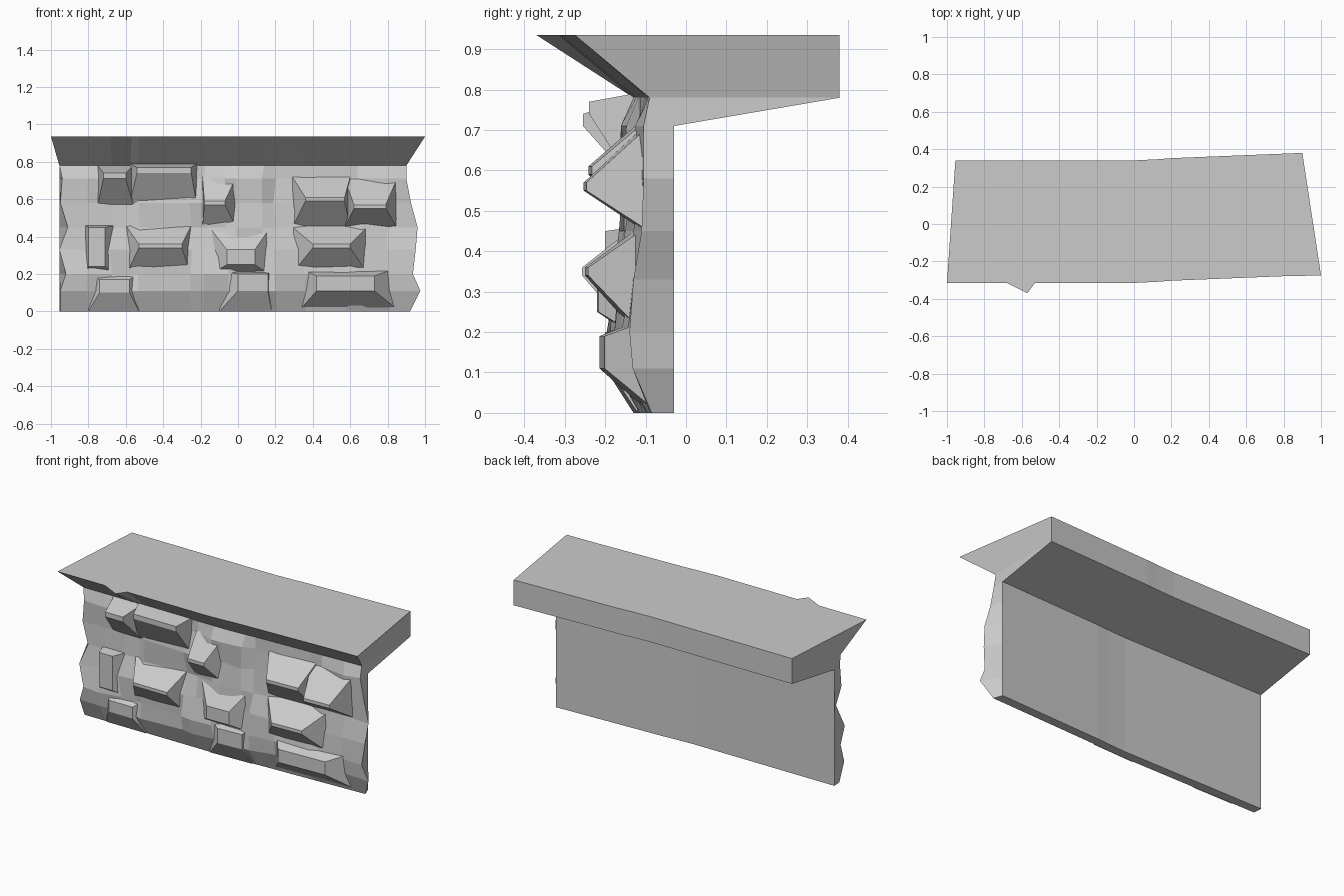
import bpy, bmesh, random

if "Cube" in bpy.data.objects:
    bpy.data.objects.remove(bpy.data.objects["Cube"])
random.seed(4)


def bend(x):
    """Backward drift of the right half of the cliff."""
    if x < 0.05:
        return 0.0
    if x < 0.2:
        return 0.08 * (x - 0.05)
    return 0.012 + 0.04 * (x - 0.2)


def make(name, verts, faces):
    mesh = bpy.data.meshes.new(name)
    mesh.from_pydata(verts, [], faces)
    bm = bmesh.new()
    bm.from_mesh(mesh)
    bmesh.ops.recalc_face_normals(bm, faces=bm.faces)
    bm.to_mesh(mesh)
    bm.free()
    obj = bpy.data.objects.new(name, mesh)
    bpy.context.collection.objects.link(obj)
    return obj


# Cliff wall with overhanging ledge: one profile lofted along x
rows = [0, 0.11, 0.2, 0.33, 0.45, 0.58, 0.71, 0.78]
depth = [-0.125, -0.172, -0.18, -0.17, -0.15, -0.145, -0.145, -0.13]
left_x = [-0.95, -0.95, -0.92, -0.955, -0.91, -0.95, -0.94, -0.955, -1.0]
right_x = [0.92, 0.975, 0.935, 0.95, 0.96, 0.925, 0.90, 0.90, 1.0]
stations = [-0.95, -0.8, -0.68, -0.57, -0.53, -0.25, -0.18, -0.06, 0.0, 0.13,
            0.2, 0.35, 0.57, 0.65, 0.8, 0.9]
last = len(stations) - 1
verts, faces = [], []
for k, x in enumerate(stations):
    s = bend(x)
    ends = left_x if k == 0 else right_x if k == last else None
    inner = 0 < k < last
    for i, (z, y) in enumerate(zip(rows, depth)):
        dx = random.uniform(-0.012, 0.012) if inner else 0
        dy = random.uniform(-0.018, 0.018) if inner and 0 < i < 7 else 0
        verts.append((ends[i] if ends else x + dx, y + s + dy, z))
    lip_y = -0.37 if x == -0.57 else -0.315
    verts.append((ends[8] if ends else x, lip_y + s, 0.935))
    bx = -0.955 if k == 0 else x
    verts += [(bx, 0.34 + s, 0.935), (bx, 0.34 + s, 0.78)]
    verts += [(bx, -0.07 + s, z) for z in reversed(rows[:7])]
n = 18
for k in range(last):
    for i in range(n):
        j = (i + 1) % n
        faces.append((k * n + i, k * n + j, (k + 1) * n + j, (k + 1) * n + i))
for o in (0, last * n):
    for i in range(6):
        faces.append((o + i, o + i + 1, o + 16 - i, o + 17 - i))
    faces.append((o + 6, o + 7, o + 10, o + 11))
    faces.append((o + 7, o + 8, o + 9, o + 10))
make("cliff_wall_and_ledge", verts, faces)


def boulder(name, x0, x1, z0, z1, px0, px1, pz0, pz1, y):
    """Angular rock: rectangle on the wall tapering to a smaller front face."""
    def ring(a, b, c, d, yy):
        return [(px, yy + bend(px), pz) for px, pz in ((a, c), (b, c), (b, d), (a, d))]
    v = ring(x0, x1, z0, z1, -0.13) + ring(px0, px1, pz0, pz1, y)
    f = [(0, 1, 2, 3), (4, 5, 6, 7)]
    f += [(i, (i + 1) % 4, (i + 1) % 4 + 4, i + 4) for i in range(4)]
    make(name, v, f)


# Rocks jutting from the wall, upper band
boulder("upper_left_rock", -0.75, -0.56, 0.57, 0.78, -0.72, -0.60, 0.71, 0.74, -0.255)
boulder("upper_long_rock", -0.58, -0.22, 0.57, 0.79, -0.54, -0.25, 0.74, 0.77, -0.24)
boulder("upper_middle_rock", -0.19, -0.01, 0.45, 0.72, -0.18, -0.07, 0.57, 0.59, -0.23)
boulder("upper_right_rock", 0.29, 0.60, 0.45, 0.72, 0.36, 0.57, 0.59, 0.61, -0.26)
boulder("upper_far_right_rock", 0.57, 0.85, 0.45, 0.71, 0.62, 0.79, 0.55, 0.57, -0.282)
# Middle band
boulder("middle_left_block", -0.82, -0.66, 0.19, 0.46, -0.80, -0.71, 0.24, 0.45, -0.20)
boulder("middle_left_rock", -0.60, -0.25, 0.19, 0.46, -0.53, -0.30, 0.34, 0.36, -0.257)
boulder("middle_rock", -0.16, 0.18, 0.19, 0.46, -0.06, 0.09, 0.25, 0.33, -0.22)
boulder("middle_right_rock", 0.28, 0.70, 0.19, 0.46, 0.40, 0.60, 0.34, 0.36, -0.27)
# Foot band
boulder("foot_left_rock", -0.80, -0.53, 0.0, 0.21, -0.74, -0.58, 0.10, 0.17, -0.19)
boulder("foot_middle_rock", -0.10, 0.18, 0.0, 0.22, 0.0, 0.16, 0.11, 0.20, -0.20)
boulder("foot_right_rock", 0.34, 0.84, 0.02, 0.23, 0.42, 0.73, 0.11, 0.19, -0.235)
